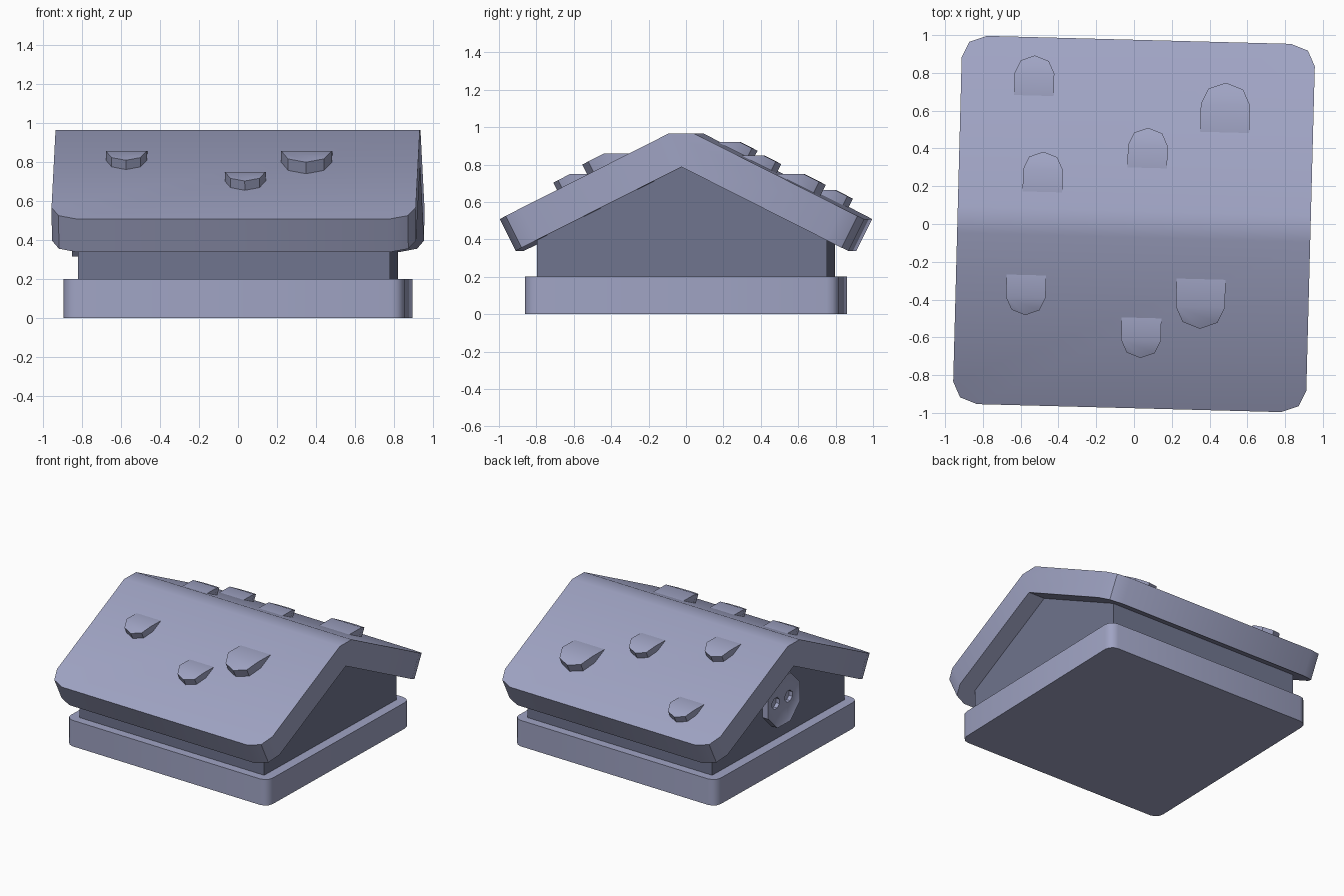
import bpy, bmesh, math
from mathutils import Matrix, Vector

if "Cube" in bpy.data.objects:
    bpy.data.objects.remove(bpy.data.objects["Cube"])

TURN = Matrix.Rotation(math.radians(-1.5), 4, 'Z')   # whole house sits slightly askew
SLOPE = 0.505
ALPHA = math.atan(SLOPE)


def material(name, rgb):
    m = bpy.data.materials.new(name)
    m.diffuse_color = (*rgb, 1)
    m.use_nodes = True
    m.node_tree.nodes["Principled BSDF"].inputs["Base Color"].default_value = m.diffuse_color
    return m


light = material("light blue grey", (0.35, 0.37, 0.55))
dark = material("dark blue grey", (0.16, 0.175, 0.27))


def finish(bm, name, mat, angle=35):
    bmesh.ops.recalc_face_normals(bm, faces=bm.faces)
    me = bpy.data.meshes.new(name)
    bm.to_mesh(me)
    bm.free()
    me.transform(TURN)
    me.materials.append(mat)
    ob = bpy.data.objects.new(name, me)
    bpy.context.collection.objects.link(ob)
    bpy.ops.object.select_all(action='DESELECT')
    ob.select_set(True)
    bpy.context.view_layer.objects.active = ob
    bpy.ops.object.shade_smooth_by_angle(angle=math.radians(angle))
    return ob


def extrude_x(profile, half):
    """Prism along x from a (y, z) profile."""
    bm = bmesh.new()
    face = bm.faces.new([bm.verts.new((-half, y, z)) for y, z in profile])
    res = bmesh.ops.extrude_face_region(bm, geom=[face])
    verts = [g for g in res["geom"] if isinstance(g, bmesh.types.BMVert)]
    bmesh.ops.translate(bm, vec=(2 * half, 0, 0), verts=verts)
    return bm


def bevel_where(bm, test, size, segments):
    edges = [e for e in bm.edges if test(*[v.co for v in e.verts])]
    bmesh.ops.bevel(bm, geom=edges, offset=size, segments=segments,
                    profile=0.5, affect='EDGES')


# Base slab with rounded corners
bm = extrude_x([(-0.84, 0), (0.84, 0), (0.84, 0.2), (-0.84, 0.2)], 0.875)
bevel_where(bm, lambda a, b: abs(a.z - b.z) > 0.1, 0.065, 3)
finish(bm, "base", light)

# Walls with gables, tops tucked inside the roof
bm = extrude_x([(-0.775, 0.15), (0.775, 0.15), (0.775, 0.44),
                (0, 0.83), (-0.775, 0.44)], 0.80)
finish(bm, "walls", dark, 20)

# Bent roof slab with flattened ridge and rounded eave corners
bm = extrude_x([(-0.975, 0.508), (-0.89, 0.338), (0, 0.787), (0.89, 0.338),
                (0.975, 0.508), (0.07, 0.965), (-0.07, 0.965)], 0.935)
bevel_where(bm, lambda a, b: abs(a.x - b.x) < 0.01 and a.y * b.y > 0
            and min(abs(a.y), abs(b.y)) > 0.8, 0.13, 2)
finish(bm, "roof", light)


def roof_z(y):
    return 0.965 - SLOPE * (abs(y) - 0.07)


def shingle(name, x, y, r):
    """Half-octagon tile whose flat rear ramp runs level into the roof."""
    p = TURN.inverted() @ Vector((x, y, 0))
    s = 1 if p.y > 0 else -1
    down = Vector((0, s * math.cos(ALPHA), -math.sin(ALPHA)))
    normal = Vector((0, s * math.sin(ALPHA), math.cos(ALPHA)))
    rear = Vector((p.x, p.y, roof_z(p.y)))
    mid = rear + Vector((0, s * 1.13 * r, 0))
    side = Vector((r, 0, 0))
    ring = [rear + side]
    for i in range(5):
        t = math.pi * i / 4
        ring.append(mid + side * math.cos(t) + down * (r * math.sin(t)))
    ring.append(rear - side)
    bm = bmesh.new()
    top = [bm.verts.new(v) for v in ring]
    low = [bm.verts.new(v - normal * 0.65 * r) for v in ring]
    for loop in (top, low):
        bm.faces.new(loop[1:6])
        bm.faces.new([loop[0], loop[1], loop[5], loop[6]])
    for i in range(7):
        j = (i + 1) % 7
        bm.faces.new([top[i], top[j], low[j], low[i]])
    finish(bm, name, light)


# Loose shingles: rear edge centre and half width
shingles = [(-0.57, -0.27, 0.105), (0.355, -0.292, 0.13), (0.04, -0.497, 0.105),
            (-0.53, 0.68, 0.105), (0.48, 0.485, 0.13), (0.07, 0.297, 0.105),
            (-0.485, 0.17, 0.105)]
for n, spec in enumerate(shingles, 1):
    shingle(f"shingle_{n}", *spec)


def disc(bm, radius, depth, x, y, z):
    m = (Matrix.Translation((x, y, z)) @ Matrix.Rotation(math.pi / 2, 4, 'Y')
         @ Matrix.Rotation(math.pi / 8, 4, 'Z'))
    bmesh.ops.create_cone(bm, cap_ends=True, segments=8, radius1=radius,
                          radius2=radius, depth=depth, matrix=m)


# Round two-holed ornament on the left gable
bm = bmesh.new()
disc(bm, 0.2, 0.10, -0.80, 0, 0.5)
front = min(bm.faces, key=lambda f: f.calc_center_median().x)
bmesh.ops.inset_region(bm, faces=[front], thickness=0.035, depth=-0.015)
ornament = finish(bm, "gable_ornament", light)

bm = bmesh.new()
for y in (-0.076, 0.076):
    disc(bm, 0.045, 0.10, -0.855, y, 0.5)
cutter = finish(bm, "ornament_hole_cutter", light)
cutter.hide_render = True
cutter.hide_viewport = True
mod = ornament.modifiers.new("holes", 'BOOLEAN')
mod.operation = 'DIFFERENCE'
mod.object = cutter
mod.solver = 'EXACT'
